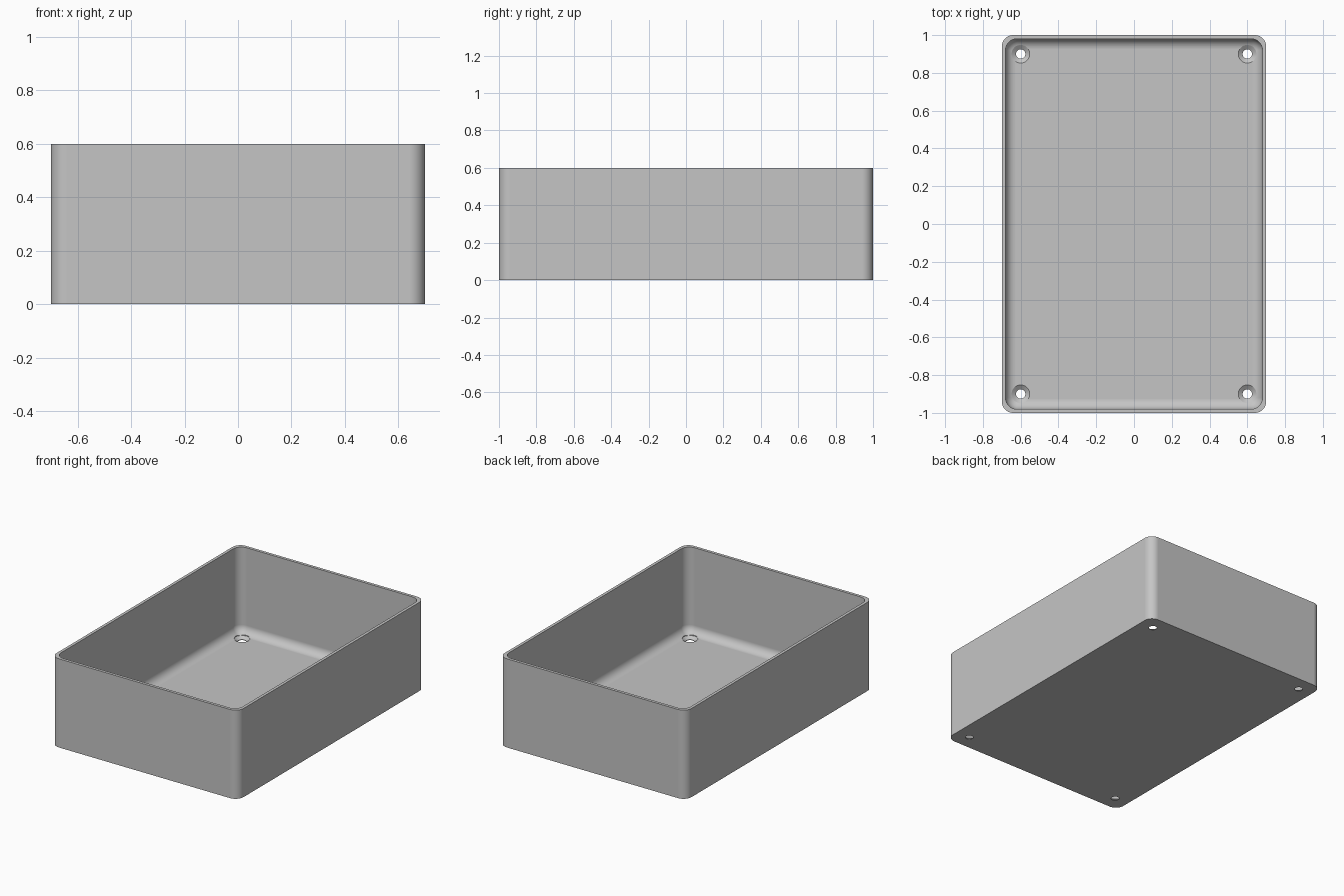
import bpy, bmesh
from math import sin, cos, pi, radians

if "Cube" in bpy.data.objects:
    bpy.data.objects.remove(bpy.data.objects["Cube"], do_unlink=True)

HALF_X, HALF_Y, HEIGHT = 0.7, 1.0, 0.6
WALL, CORNER, FILLET, STEPS = 0.02, 0.06, 0.055, 10

grey = bpy.data.materials.new("plain grey")
grey.use_nodes = True
colour = (0.56, 0.56, 0.56, 1)
grey.diffuse_color = colour
grey.node_tree.nodes["Principled BSDF"].inputs["Base Color"].default_value = colour


def rounded_ring(bm, inset, radius, z):
    """Rounded rectangle of vertices, counter-clockwise."""
    cx, cy = HALF_X - inset - radius, HALF_Y - inset - radius
    ring = []
    for k, (sx, sy) in enumerate([(1, 1), (-1, 1), (-1, -1), (1, -1)]):
        for i in range(STEPS + 1):
            a = (k + i / STEPS) * pi / 2
            ring.append(bm.verts.new((sx * cx + radius * cos(a), sy * cy + radius * sin(a), z)))
    return ring


def round_ring(bm, x, y, radius, z, sides=40):
    turns = [2 * pi * i / sides for i in range(sides)]
    return [bm.verts.new((x + radius * cos(a), y + radius * sin(a), z)) for a in turns]


def skin(bm, rings):
    """Bridge successive rings and cap both ends."""
    for low, high in zip(rings, rings[1:]):
        for i in range(len(low)):
            j = (i + 1) % len(low)
            bm.faces.new((low[i], low[j], high[j], high[i]))
    bm.faces.new(rings[0][::-1])
    bm.faces.new(rings[-1])
    bmesh.ops.recalc_face_normals(bm, faces=bm.faces)


def make_object(name, bm):
    mesh = bpy.data.meshes.new(name)
    bm.to_mesh(mesh)
    bm.free()
    mesh.materials.append(grey)
    obj = bpy.data.objects.new(name, mesh)
    bpy.context.collection.objects.link(obj)
    return obj


# Open tray: outer wall, rim, inner wall, curved foot of the wall, floor
bm = bmesh.new()
rings = [rounded_ring(bm, 0, CORNER, 0),
         rounded_ring(bm, 0, CORNER, HEIGHT),
         rounded_ring(bm, WALL, CORNER, HEIGHT)]
for i in range(STEPS + 1):
    a = i / STEPS * pi / 2
    t = FILLET * (1 - cos(a))
    rings.append(rounded_ring(bm, WALL + t, CORNER - t, WALL + FILLET * (1 - sin(a))))
skin(bm, rings)
tray = make_object("tray", bm)

# Countersunk screw holes, one in each corner of the floor
bm = bmesh.new()
for x in (-0.6, 0.6):
    for y in (-0.9, 0.9):
        part = bmesh.new()
        profile = [(0.025, -0.02), (0.025, 0.003), (0.048, WALL), (0.048, 0.1)]
        skin(part, [round_ring(part, x, y, r, z) for r, z in profile])
        piece = bpy.data.meshes.new("hole piece")
        part.to_mesh(piece)
        part.free()
        bm.from_mesh(piece)
        bpy.data.meshes.remove(piece)
cutter = make_object("screw_hole_cutter", bm)
cutter.hide_render = True

bpy.ops.object.select_all(action="DESELECT")
bpy.context.view_layer.objects.active = tray
tray.select_set(True)
cut = tray.modifiers.new("screw holes", "BOOLEAN")
cut.operation = "DIFFERENCE"
cut.solver = "EXACT"
cut.object = cutter
bpy.ops.object.modifier_apply(modifier=cut.name)
bpy.data.objects.remove(cutter, do_unlink=True)

# Smooth curves with crisp rim and hole edges
bpy.ops.object.shade_smooth_by_angle(angle=radians(30))
weighted = tray.modifiers.new("even shading", "WEIGHTED_NORMAL")
weighted.keep_sharp = True
